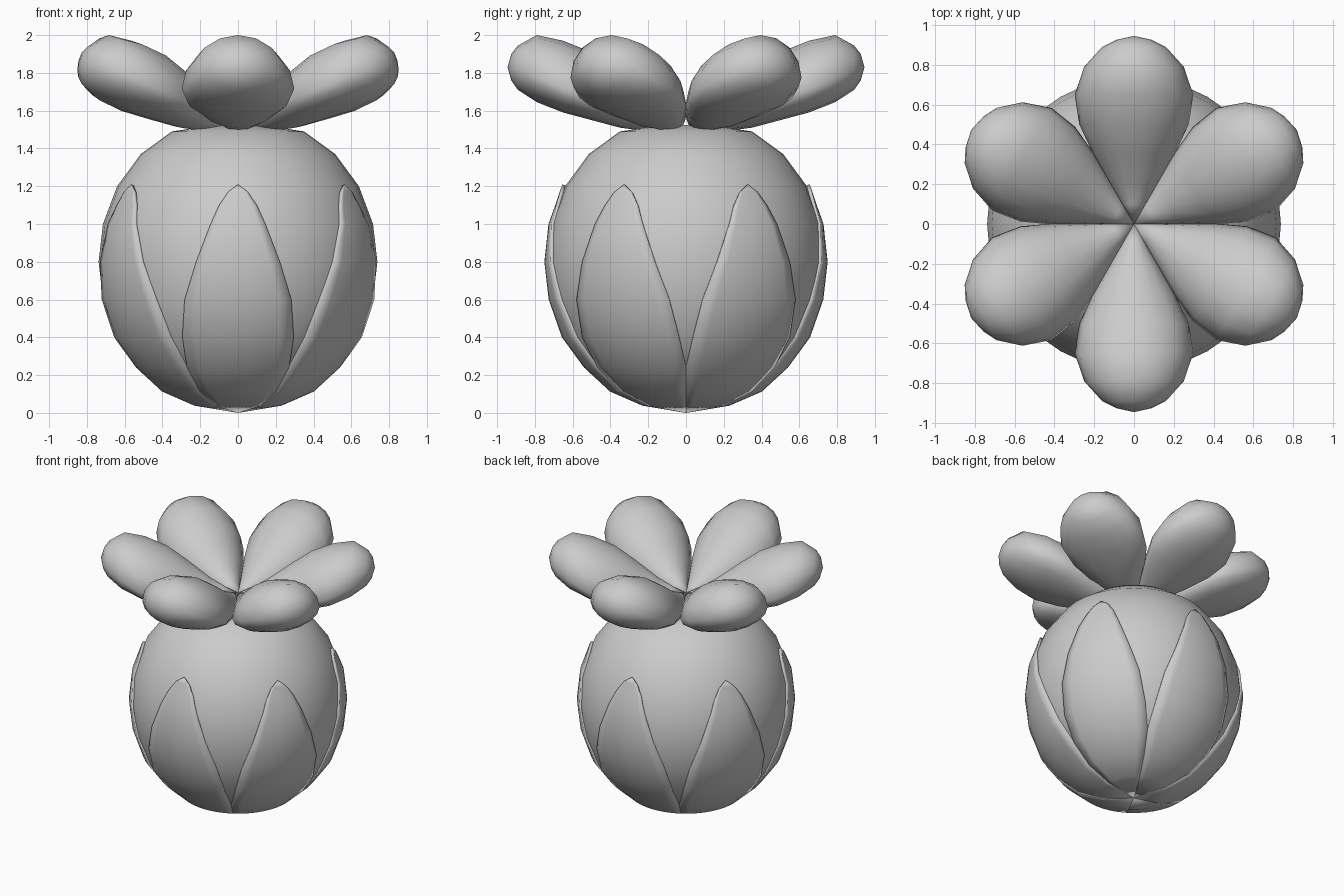
import bpy, bmesh
from math import sin, cos, pi, radians

if "Cube" in bpy.data.objects:
    bpy.data.objects.remove(bpy.data.objects["Cube"])

PROFILE = [(0, .012), (.22, .05), (.39, .125), (.54, .25), (.645, .40), (.715, .6),
           (.738, .8), (.715, 1.0), (.64, 1.2), (.515, 1.37), (.35, 1.49), (.15, 1.52), (0, 1.525)]


def radius_at(z):
    for (r0, z0), (r1, z1) in zip(PROFILE, PROFILE[1:]):
        if z0 <= z <= z1:
            return r0 + (r1 - r0) * (z - z0) / (z1 - z0)
    return 0


def grid_object(name, rows, closed, angle=60):
    """Skin rows of points; collapsed rows become poles."""
    bm = bmesh.new()
    vs = [[bm.verts.new(p) for p in row] for row in rows]
    n = len(rows[0])
    for a, b in zip(vs, vs[1:]):
        for i in range(n if closed else n - 1):
            j = (i + 1) % n
            bm.faces.new((a[i], a[j], b[j], b[i]))
    bmesh.ops.remove_doubles(bm, verts=bm.verts, dist=1e-4)
    bmesh.ops.recalc_face_normals(bm, faces=bm.faces)
    me = bpy.data.meshes.new(name)
    bm.to_mesh(me)
    bm.free()
    ob = bpy.data.objects.new(name, me)
    bpy.context.collection.objects.link(ob)
    bpy.ops.object.select_all(action='DESELECT')
    ob.select_set(True)
    bpy.context.view_layer.objects.active = ob
    bpy.ops.object.shade_smooth_by_angle(angle=radians(angle))
    return ob


def copies(ob, count=6):
    for k in range(1, count):
        c = ob.copy()
        c.name = f"{ob.name}_{k + 1}"
        c.rotation_euler.z = k * 2 * pi / count
        bpy.context.collection.objects.link(c)


# Round bulb
SEG = 36
grid_object("bulb", [[(r * cos(2 * pi * i / SEG), r * sin(2 * pi * i / SEG), z) for i in range(SEG)]
                     for r, z in PROFILE], True)

# Pointed sepals hugging the bulb: (height, half angle in degrees, offset)
SEPAL = [(.012, 30, 0), (.05, 30, .01), (.125, 30, .012), (.24, 30, .012), (.40, 26.7, .012),
         (.6, 22.9, .012), (.8, 17.2, .012), (1.0, 11.5, .013), (1.1, 8.3, .015),
         (1.17, 4.5, .018), (1.21, 0, .022)]
rows = []
for z, half, off in SEPAL:
    r = radius_at(z) + off
    zz = z - (.012 if z < .2 else 0)
    angles = [radians(-90 + half * (i / 4 - 1)) for i in range(9)]
    rows.append([(r * cos(a), r * sin(a), zz) for a in angles])
sepal = grid_object("sepal", rows, False)
# orient outwards (check the front-most face), then thicken inwards
if min(sepal.data.polygons, key=lambda p: p.center.y).normal.y > 0:
    sepal.data.flip_normals()
solid = sepal.modifiers.new("thickness", 'SOLIDIFY')
solid.thickness = .02
solid.offset = -1
copies(sepal)

# Plump petals: (distance, half width, edge height, top, bottom)
PETAL = [(0, 0, 1.60, 1.60, 1.60), (.1, .06, 1.59, 1.645, 1.50), (.2, .118, 1.60, 1.70, 1.49),
         (.35, .205, 1.625, 1.81, 1.51), (.5, .275, 1.665, 1.91, 1.55), (.65, .298, 1.715, 1.97, 1.59),
         (.79, .25, 1.775, 2.0, 1.645), (.89, .16, 1.815, 1.945, 1.71), (.925, .09, 1.825, 1.90, 1.76),
         (.945, 0, 1.83, 1.83, 1.83)]
N = 16
rows = []
for r, w, ze, zt, zb in PETAL:
    ring = []
    for i in range(N):
        a = 2 * pi * i / N
        h = zt - ze if sin(a) > 0 else ze - zb
        ring.append((w * cos(a), -r, ze + h * sin(a)))
    rows.append(ring)
copies(grid_object("petal", rows, True, 80))
